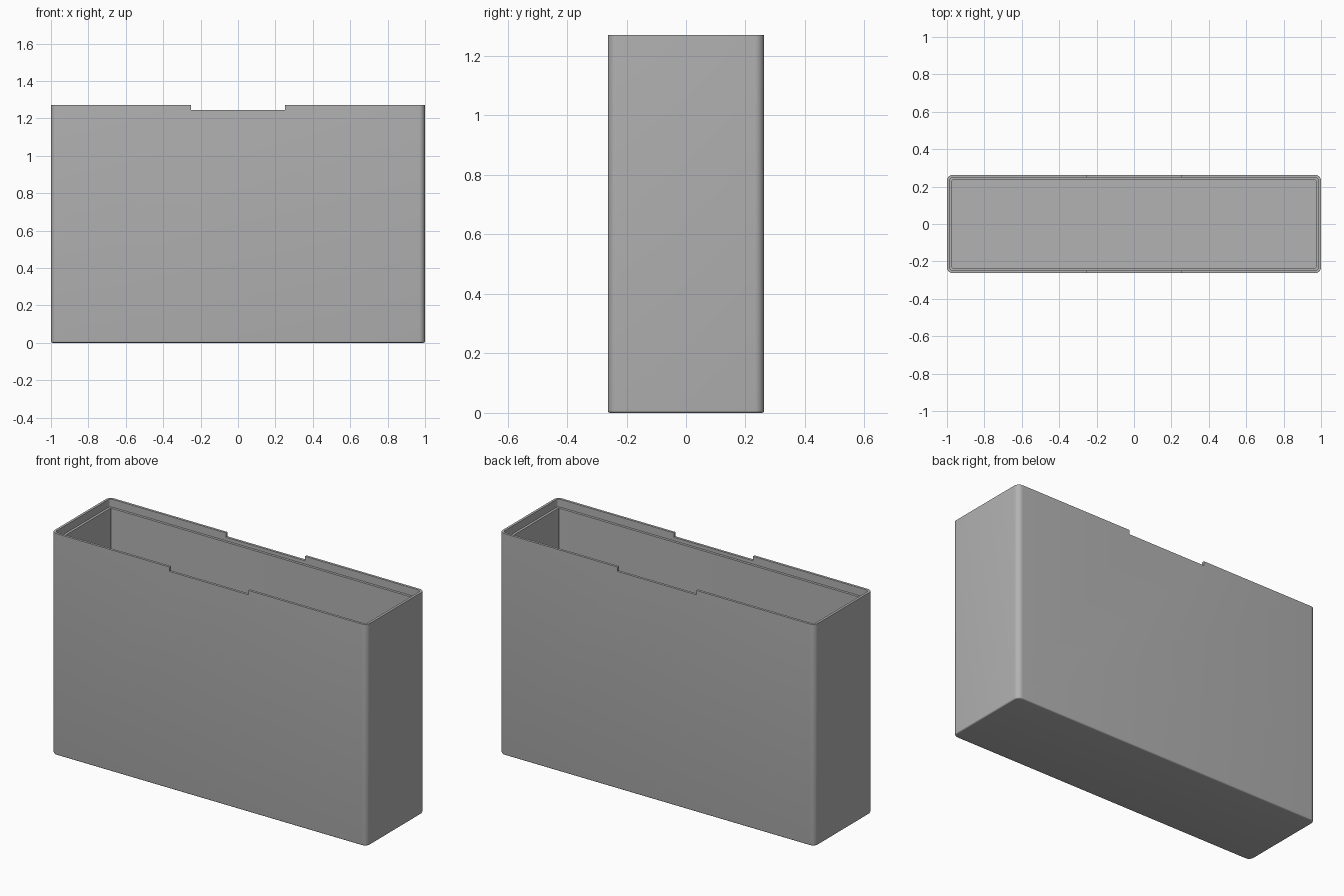
import bpy, bmesh, math

if "Cube" in bpy.data.objects:
    bpy.data.objects.remove(bpy.data.objects["Cube"], do_unlink=True)

HALF_X, HALF_Y, HEIGHT = 1.0, 0.263, 1.27
RADIUS, FILLET = 0.032, 0.008
LIP, WALL, LEDGE = 0.014, 0.028, 0.045
NOTCH_W, NOTCH_D = 0.5, 0.025
STEPS = 8

grey = bpy.data.materials.new("plain grey")
grey.use_nodes = True
colour = (0.45, 0.45, 0.45, 1)
grey.diffuse_color = colour
grey.node_tree.nodes["Principled BSDF"].inputs["Base Color"].default_value = colour


def add_ring(bm, inset, z, radius):
    """Rounded rectangle of vertices, inset from the outer wall."""
    ring = []
    corners = ((1, 1), (-1, 1), (-1, -1), (1, -1))
    for quarter, (sx, sy) in enumerate(corners):
        for i in range(STEPS + 1):
            a = (quarter + i / STEPS) * math.pi / 2
            x = sx * (HALF_X - inset - radius) + radius * math.cos(a)
            y = sy * (HALF_Y - inset - radius) + radius * math.sin(a)
            ring.append(bm.verts.new((x, y, z)))
    return ring


# Case shell: underside fillet, outer wall, lip, ledge, inner wall, floor
profile = []
for i in range(5):
    a = i / 4 * math.pi / 2
    inset = FILLET * (1 - math.sin(a))
    profile.append((inset, FILLET * (1 - math.cos(a)), RADIUS - inset))
profile += [
    (0, HEIGHT, RADIUS),
    (LIP, HEIGHT, RADIUS - LIP),
    (LIP, HEIGHT - LEDGE, RADIUS - LIP),
    (WALL, HEIGHT - LEDGE, 0.003),
    (WALL, WALL, 0.003),
]
bm = bmesh.new()
rings = [add_ring(bm, *p) for p in profile]
for low, high in zip(rings, rings[1:]):
    n = len(low)
    for i in range(n):
        j = (i + 1) % n
        bm.faces.new((low[i], low[j], high[j], high[i]))
bm.faces.new(rings[0][::-1])
bm.faces.new(rings[-1])
bmesh.ops.recalc_face_normals(bm, faces=bm.faces)
mesh = bpy.data.meshes.new("case_shell")
bm.to_mesh(mesh)
bm.free()
case = bpy.data.objects.new("case_shell", mesh)
bpy.context.collection.objects.link(case)
mesh.materials.append(grey)

# Finger notches through the front and back lips
bpy.ops.mesh.primitive_cube_add(size=1, location=(0, 0, HEIGHT))
cutter = bpy.context.object
cutter.name = "notch_cutter"
cutter.scale = (NOTCH_W, 1, 2 * NOTCH_D)
cutter.data.materials.append(grey)
cutter.hide_render = True
cutter.display_type = "WIRE"
bpy.context.view_layer.update()

bpy.ops.object.select_all(action="DESELECT")
case.select_set(True)
bpy.context.view_layer.objects.active = case
cut = case.modifiers.new("notches", "BOOLEAN")
cut.operation = "DIFFERENCE"
cut.solver = "EXACT"
cut.object = cutter
bpy.ops.object.modifier_apply(modifier=cut.name)
bpy.data.objects.remove(cutter, do_unlink=True)
bpy.ops.object.shade_smooth_by_angle(angle=math.radians(35))
